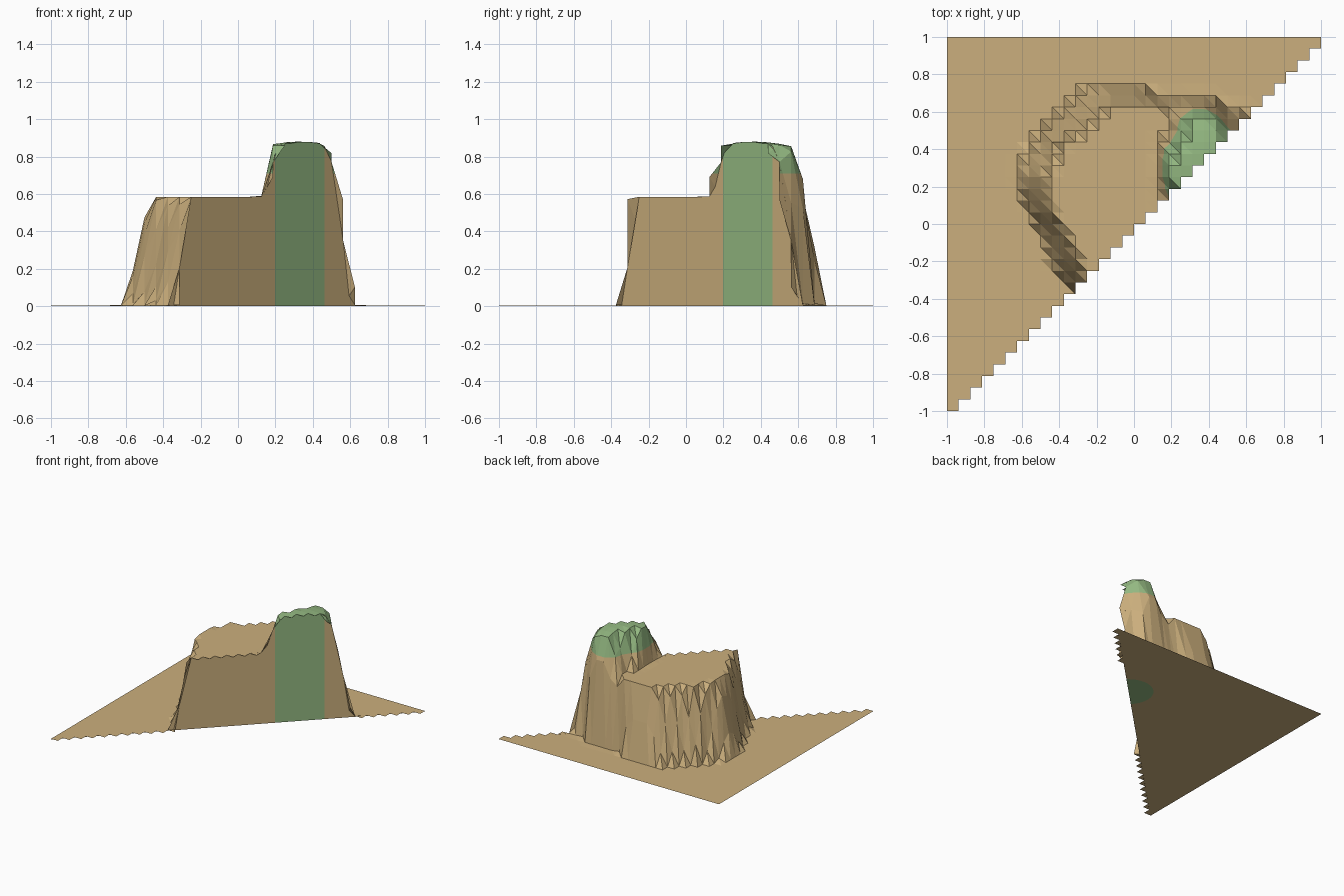
import bpy, bmesh, math
from mathutils import Vector

if "Cube" in bpy.data.objects:
    bpy.data.objects.remove(bpy.data.objects["Cube"])

N, STEP = 32, 2 / 32


def material(name, col):
    m = bpy.data.materials.new(name)
    m.diffuse_color = (*col, 1)
    m.use_nodes = True
    m.node_tree.nodes["Principled BSDF"].inputs["Base Color"].default_value = m.diffuse_color
    return m


MATS = [material("sandstone", (0.60, 0.43, 0.205)), material("grass_green", (0.30, 0.49, 0.225))]

# Outlines seen from above: foot and rim of the mesa, foot and rim of the tower
MESA_FOOT = [(-.31, -.38), (-.44, -.25), (-.5, -.06), (-.565, .06), (-.63, .19), (-.63, .31),
             (-.5, .5), (-.31, .69), (-.25, .75), (.06, .75), (.13, .69), (.44, .69),
             (.5, .63), (.64, .63), (.8, .2), (.5, -.7)]
MESA_RIM = [(-.24, -.32), (-.255, -.25), (-.315, -.12), (-.38, 0), (-.44, .09), (-.45, .25),
            (-.38, .43), (-.315, .45), (-.255, .51), (-.19, .57), (-.125, .63), (.12, .63),
            (.2, .6), (.4, .6), (.45, .5), (.5, .1), (.4, -.6)]
TOWER_FOOT = [(.12, .0), (.12, .44), (.19, .5), (.19, .6), (.25, .69), (.44, .69),
              (.5, .63), (.64, .63), (.75, .3), (.5, -.1)]
TOWER_RIM = [(.25, .18), (.18, .25), (.18, .31), (.24, .4), (.3, .5), (.31, .57), (.41, .57),
             (.445, .52), (.445, .43), (.4, .2)]


def inside(p, poly):
    hit = False
    for (ax, ay), (bx, by) in zip(poly, poly[1:] + poly[:1]):
        if (ay > p[1]) != (by > p[1]) and p[0] < ax + (p[1] - ay) * (bx - ax) / (by - ay):
            hit = not hit
    return hit


def distance(p, poly):
    best, p = 9, Vector(p)
    for a, b in zip(poly, poly[1:] + poly[:1]):
        a, d = Vector(a), Vector(b) - Vector(a)
        t = max(0, min(1, (p - a).dot(d) / d.length_squared))
        best = min(best, (p - a - d * t).length)
    return best


def rise(p, foot, rim):
    """0 outside the foot, 1 inside the rim, smooth slope between."""
    if inside(p, rim):
        return 1
    if not inside(p, foot):
        return 0
    a, b = distance(p, foot), distance(p, rim)
    t = a / (a + b)
    return t * t * (3 - 2 * t)


def height(x, y):
    h = .005 + .58 * rise((x, y), MESA_FOOT, MESA_RIM)
    top = .88 - .6 * ((x - .33) ** 2 + (y - .36) ** 2)
    return h + (top - h) * rise((x, y), TOWER_FOOT, TOWER_RIM)


def finish(bm, name):
    me = bpy.data.meshes.new(name)
    bm.to_mesh(me)
    bm.free()
    for m in MATS:
        me.materials.append(m)
    ob = bpy.data.objects.new(name, me)
    bpy.context.collection.objects.link(ob)
    return ob


# Terrain skin: a triangle grid on one side of the diagonal, with a stepped edge
bm = bmesh.new()
grid = {}
for i in range(N + 1):
    for j in range(max(0, i - 1), N + 1):
        x, y = -1 + i * STEP, -1 + j * STEP
        grid[i, j] = bm.verts.new((x, y, height(x, y)))
for i in range(N):
    for j in range(i, N):
        a, b, c, d = grid[i, j], grid[i + 1, j], grid[i + 1, j + 1], grid[i, j + 1]
        bm.faces.new((a, b, d))
        bm.faces.new((b, c, d))
# Green cap: cut level line on the tower
bmesh.ops.bisect_plane(bm, geom=bm.verts[:] + bm.edges[:] + bm.faces[:],
                       plane_co=(0, 0, .71), plane_no=(0, 0, 1))
for f in bm.faces:
    f.material_index = int(f.calc_center_median().z > .71)
loose = [v for v in bm.verts if not v.link_faces]
bmesh.ops.delete(bm, geom=loose, context='VERTS')
finish(bm, "terrain")

# Flat cut wall along the diagonal, with the green core of the tower
G0, G1 = .197, .463
stops = sorted([-1 + i * STEP for i in range(N + 1)] + [G0, G1])
bm = bmesh.new()
cols = [(bm.verts.new((s, s, 0)), bm.verts.new((s, s, height(s, s)))) for s in stops]
for k in range(len(cols) - 1):
    (a, b), (c, d) = cols[k], cols[k + 1]
    f = bm.faces.new((a, c, d, b))
    f.material_index = int(G0 < (stops[k] + stops[k + 1]) / 2 < G1)
finish(bm, "cut_wall")

# Underside
bm = bmesh.new()
bm.faces.new([bm.verts.new(v) for v in ((-1, -1, .002), (-1, 1, .002), (1, 1, .002))])
finish(bm, "underside")

# Green half disc showing under the tower
bm = bmesh.new()
mid, r = (G0 + G1) / 2, (G1 - G0) / math.sqrt(2)
ring = [math.radians(225 - 180 * k / 16) for k in range(17)]
f = bm.faces.new([bm.verts.new((mid + r * math.cos(a), mid + r * math.sin(a), 0)) for a in ring])
f.material_index = 1
f.normal_update()
if f.normal.z > 0:
    f.normal_flip()
finish(bm, "tower_underside")
